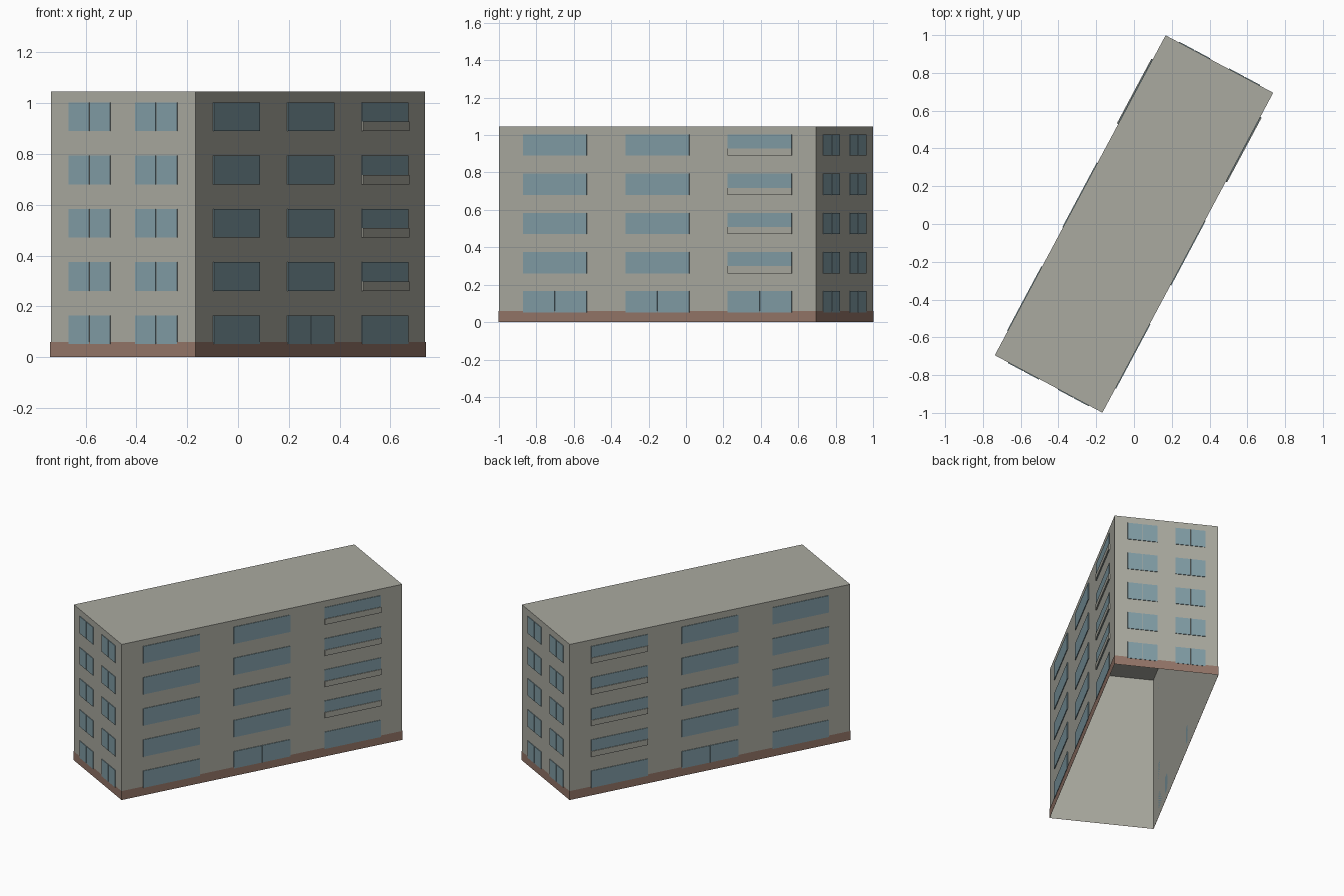
import bpy, bmesh
from math import radians
from mathutils import Matrix, Vector

cube = bpy.data.objects.get("Cube")
if cube:
    bpy.data.objects.remove(cube, do_unlink=True)

WIDTH, LENGTH, HEIGHT = 0.646, 1.92, 1.047
FLOORS, STOREY = 5, 0.2097
SILL, PANE_H = 0.051, 0.114
TURN = Matrix.Rotation(radians(-28.1), 4, 'Z')


def material(name, colour):
    m = bpy.data.materials.new(name)
    m.use_nodes = True
    m.diffuse_color = (*colour, 1)
    m.node_tree.nodes["Principled BSDF"].inputs["Base Color"].default_value = (*colour, 1)
    return m


concrete = material("warm grey concrete", (0.40, 0.40, 0.35))
brick = material("brown plinth", (0.295, 0.18, 0.138))
glass = material("blue grey glass", (0.22, 0.335, 0.38))


def add_box(bm, size, centre, open_sides=()):
    """Add a box, leaving out faces whose normal z is in open_sides."""
    place = Matrix.Translation(centre) @ Matrix.Diagonal((*size, 1))
    verts = bmesh.ops.create_cube(bm, size=1, matrix=place)["verts"]
    faces = {f for v in verts for f in v.link_faces}
    for f in faces:
        f.normal_update()
    drop = [f for f in faces if round(f.normal.z) in open_sides]
    if drop:
        bmesh.ops.delete(bm, geom=drop, context='FACES_ONLY')


def finish(name, bm, mat):
    """Turn the mesh to the building's heading and make an object of it."""
    bm.transform(TURN)
    mesh = bpy.data.meshes.new(name)
    bm.to_mesh(mesh)
    bm.free()
    mesh.materials.append(mat)
    obj = bpy.data.objects.new(name, mesh)
    bpy.context.collection.objects.link(obj)


def add_plate(bm, axis, side, along, z, width, height, depth):
    """Add a plate on the wall facing side (+1 or -1) of axis (0 or 1)."""
    wall = (WIDTH, LENGTH)[axis] / 2
    centre, size = Vector((0, 0, z)), Vector((0, 0, height))
    centre[axis], size[axis] = side * (wall + depth / 2), depth
    centre[1 - axis], size[1 - axis] = along, width
    add_box(bm, size, centre)


def add_window(bm, axis, side, along, z, width, gap):
    """Add one wide pane, or two panes with a narrow gap between."""
    if not gap:
        add_plate(bm, axis, side, along, z, width, PANE_H, 0.004)
        return
    for s in (-1, 1):
        add_plate(bm, axis, side, along + s * (width + gap) / 4, z,
                  (width - gap) / 2, PANE_H, 0.004)


# Walls and flat roof, open underneath
bm = bmesh.new()
add_box(bm, (WIDTH, LENGTH, HEIGHT), (0, 0, HEIGHT / 2), open_sides=(-1,))
finish("walls_and_roof", bm, concrete)

# Plinth band around the foot of the walls
bm = bmesh.new()
add_box(bm, (WIDTH + 0.004, LENGTH + 0.004, 0.06), (0, 0, 0.03), open_sides=(-1, 1))
finish("plinth", bm, brick)

# Windows on all four walls, balcony parapets on the two long walls
long_windows, end_windows, balconies = bmesh.new(), bmesh.new(), bmesh.new()
for floor in range(FLOORS):
    sill = SILL + floor * STOREY
    z = sill + PANE_H / 2
    for side in (-1, 1):
        for column in (-1, 0, 1):
            add_window(long_windows, 0, side, column * 0.621, z, 0.387,
                       0.002 if floor == 0 else 0)
        for column in (-1, 1):
            add_window(end_windows, 1, side, column * 0.149, z, 0.186, 0.004)
        if floor:
            add_plate(balconies, 0, side, 0.621, sill + 0.019, 0.388, 0.038, 0.008)
finish("long_wall_windows", long_windows, glass)
finish("end_wall_windows", end_windows, glass)
finish("balcony_parapets", balconies, concrete)
